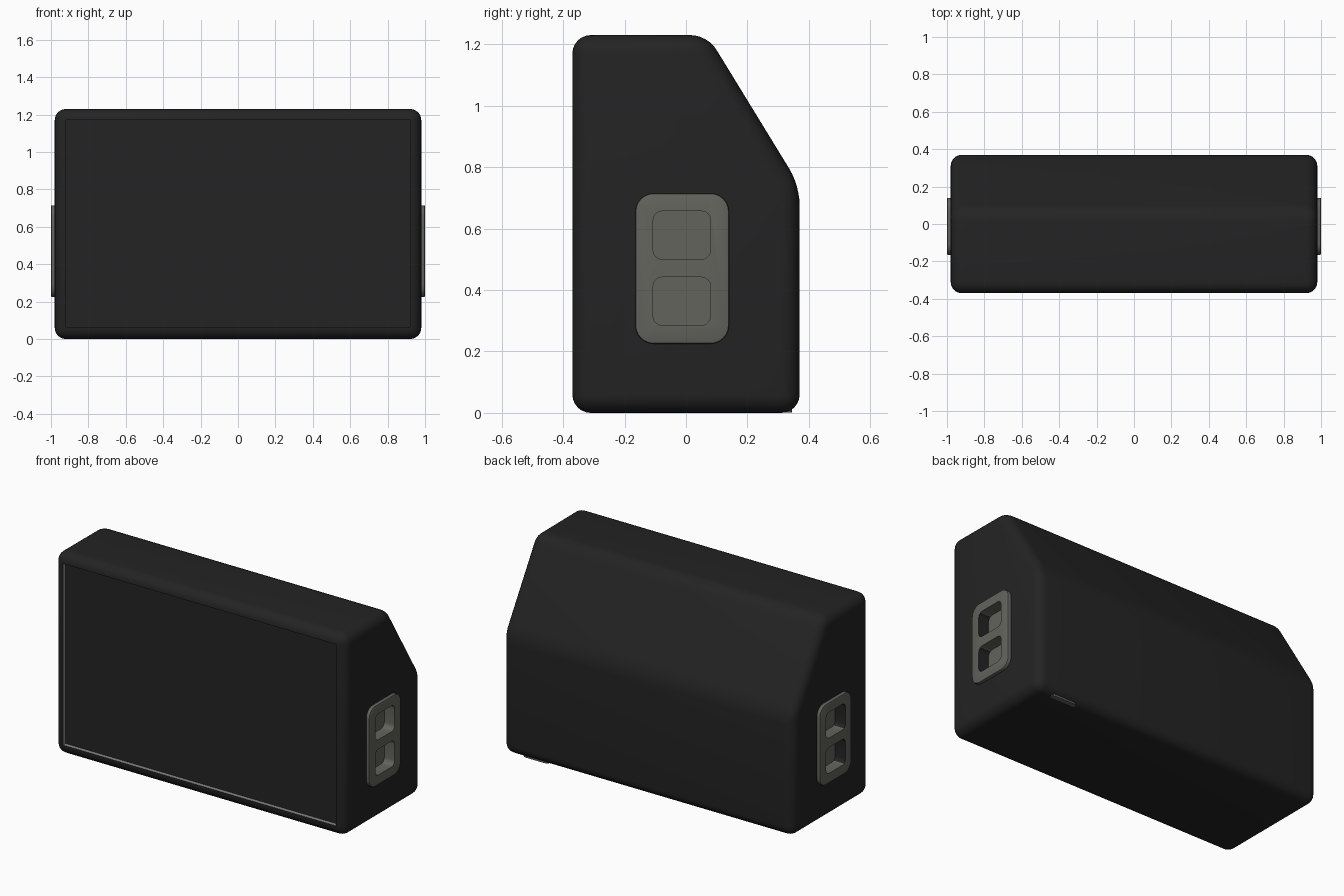
import bpy, bmesh
from mathutils import Vector

if "Cube" in bpy.data.objects:
    bpy.data.objects.remove(bpy.data.objects["Cube"])


def material(name, rgb):
    m = bpy.data.materials.new(name)
    m.use_nodes = True
    m.diffuse_color = (*rgb, 1)
    node = m.node_tree.nodes["Principled BSDF"]
    node.inputs["Base Color"].default_value = (*rgb, 1)
    node.inputs["Roughness"].default_value = 0.6
    return m


BLACK = material("charcoal black", (0.017, 0.017, 0.017))
GREY = material("warm grey", (0.125, 0.125, 0.11))
PALE = material("pale grey trim", (0.25, 0.25, 0.24))


def finish(name, bm, mats):
    bmesh.ops.recalc_face_normals(bm, faces=bm.faces)
    mesh = bpy.data.meshes.new(name)
    bm.to_mesh(mesh)
    bm.free()
    for m in mats:
        mesh.materials.append(m)
    ob = bpy.data.objects.new(name, mesh)
    bpy.context.collection.objects.link(ob)
    return ob


def rounded_box(name, lo, hi, mats, radius=0, axis=0, rule=None):
    """Box between two corners, with the edges along one axis rounded."""
    lo, hi = Vector(lo), Vector(hi)
    bm = bmesh.new()
    bmesh.ops.create_cube(bm, size=1)
    for v in bm.verts:
        v.co = (lo + hi) / 2 + v.co * (hi - lo)
    if radius:
        edges = [e for e in bm.edges
                 if abs((e.verts[0].co - e.verts[1].co).normalized()[axis]) > 0.9]
        bmesh.ops.bevel(bm, geom=edges, offset=radius, segments=6,
                        profile=0.5, affect='EDGES')
    bm.normal_update()
    if rule:
        for f in bm.faces:
            f.material_index = rule(f.normal)
    return finish(name, bm, mats)


def bevel(ob, width, segments):
    mod = ob.modifiers.new("rounding", 'BEVEL')
    mod.width, mod.segments = width, segments
    mod.limit_method, mod.angle_limit = 'ANGLE', 0.4


def cut(ob, cutter):
    cutter.hide_render = True
    cutter.hide_viewport = True
    mod = ob.modifiers.new("cut", 'BOOLEAN')
    mod.operation, mod.solver, mod.object = 'DIFFERENCE', 'EXACT', cutter
    mod.material_mode = 'TRANSFER'


def bake(ob):
    """Apply the modifiers, then smooth all but the sharp edges."""
    bpy.context.view_layer.update()
    deps = bpy.context.evaluated_depsgraph_get()
    mesh = bpy.data.meshes.new_from_object(ob.evaluated_get(deps))
    ob.modifiers.clear()
    ob.data = mesh
    bpy.ops.object.select_all(action='DESELECT')
    ob.select_set(True)
    bpy.context.view_layer.objects.active = ob
    bpy.ops.object.shade_smooth_by_angle(angle=0.6)


# Cabinet: side profile (y, z) extruded across the width
profile = [(-0.37, 0), (0.37, 0), (0.37, 0.74), (0.07, 1.23), (-0.37, 1.23)]
bm = bmesh.new()
face = bm.faces.new([bm.verts.new((-0.98, y, z)) for y, z in profile])
side = bmesh.ops.extrude_face_region(bm, geom=[face])
bmesh.ops.translate(bm, vec=(1.96, 0, 0),
                    verts=[g for g in side["geom"] if isinstance(g, bmesh.types.BMVert)])
cabinet = finish("cabinet", bm, [BLACK])
bevel(cabinet, 0.06, 6)

# Front panel recess with pale side walls
panel = rounded_box("panel_cutter", (-0.92, -0.5, 0.065), (0.92, -0.345, 1.17),
                    [BLACK, PALE], rule=lambda n: int(abs(n.y) < 0.5))
cut(cabinet, panel)
cutters = [panel]

# Grip plates on both ends, each with two deep pockets
plates = []
for s, label in ((1, "left"), (-1, "right")):
    x = sorted((s * 0.96, s * 1.0))
    plate = rounded_box(label + "_grip_plate", (x[0], -0.165, 0.225),
                        (x[1], 0.14, 0.715), [GREY], radius=0.06)
    bevel(plate, 0.006, 2)
    plates.append(plate)
    for z in (0.285, 0.5):
        x = sorted((s * 0.93, s * 1.1))
        pocket = rounded_box(label + "_pocket_cutter", (x[0], -0.107, z),
                             (x[1], 0.08, z + 0.157), [GREY, BLACK], radius=0.03,
                             rule=lambda n: int(n.y < -0.5))
        cut(cabinet, pocket)
        cut(plate, pocket)
        cutters.append(pocket)

for ob in [cabinet] + plates:
    bake(ob)
for ob in cutters:
    bpy.data.objects.remove(ob)

# Small tab under the rear edge
tab = rounded_box("rear_tab", (0.69, 0.29, 0.001), (0.86, 0.345, 0.03),
                  [GREY], radius=0.02, axis=2)
bake(tab)
